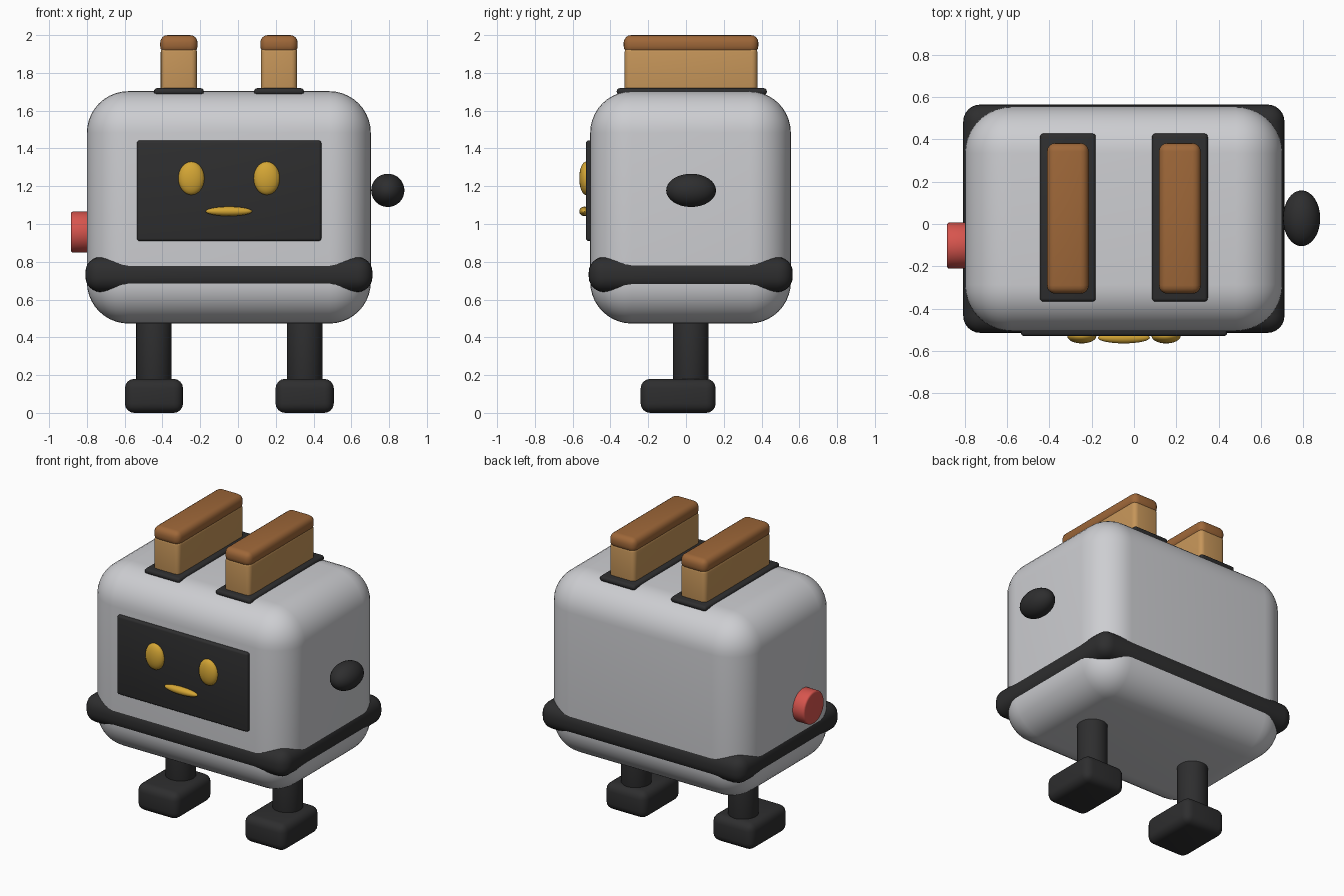
import bpy
import math

cube = bpy.data.objects.get("Cube")
if cube:
    bpy.data.objects.remove(cube, do_unlink=True)


def material(name, rgb):
    m = bpy.data.materials.new(name)
    m.use_nodes = True
    m.diffuse_color = (*rgb, 1)
    bsdf = m.node_tree.nodes["Principled BSDF"]
    bsdf.inputs["Base Color"].default_value = (*rgb, 1)
    bsdf.inputs["Roughness"].default_value = 0.5
    return m


GREY = material("light grey metal", (0.61, 0.615, 0.64))
BLACK = material("black plastic", (0.027, 0.027, 0.028))
YELLOW = material("amber light", (0.66, 0.38, 0.035))
RED = material("red button", (0.68, 0.09, 0.075))
CRUMB = material("bread crumb", (0.56, 0.30, 0.10))
CRUST = material("bread crust", (0.34, 0.135, 0.04))


def finish(obj, name, mat, bevel=0, segments=4):
    obj.name = name
    obj.data.materials.append(mat)
    bpy.ops.object.transform_apply(location=False, rotation=True, scale=True)
    if bevel:
        mod = obj.modifiers.new("rounded edges", 'BEVEL')
        mod.width = bevel
        mod.segments = segments
        mod.limit_method = 'ANGLE'
        bpy.ops.object.modifier_apply(modifier=mod.name)
    bpy.ops.object.shade_smooth_by_angle(angle=math.radians(35))
    return obj


def box(name, mat, x, y, z, bevel, segments=4):
    """Rounded box from (low, high) ranges on each axis."""
    ranges = (x, y, z)
    bpy.ops.mesh.primitive_cube_add(size=1, location=[(a + b) / 2 for a, b in ranges])
    obj = bpy.context.object
    obj.scale = [b - a for a, b in ranges]
    return finish(obj, name, mat, bevel, segments)


def ball(name, mat, centre, radii):
    bpy.ops.mesh.primitive_uv_sphere_add(segments=32, ring_count=16, location=centre)
    obj = bpy.context.object
    obj.scale = radii
    return finish(obj, name, mat)


def cylinder(name, mat, centre, radius, depth, turn, bevel):
    bpy.ops.mesh.primitive_cylinder_add(vertices=32, radius=radius, depth=depth,
                                        location=centre, rotation=(0, turn, 0))
    return finish(bpy.context.object, name, mat, bevel, 3)


# Body and the bumper around it
box("body", GREY, (-0.80, 0.703), (-0.507, 0.555), (0.473, 1.703), 0.22, 10)
box("bumper", BLACK, (-0.808, 0.712), (-0.515, 0.565), (0.64, 0.825), 0.08, 6)

# Face
box("screen", BLACK, (-0.535, 0.441), (-0.53, -0.45), (0.91, 1.442), 0.014, 3)
for side, x in (("right", -0.247), ("left", 0.152)):
    ball(side + "_eye", YELLOW, (x, -0.53, 1.242), (0.069, 0.035, 0.088))
ball("mouth", YELLOW, (-0.048, -0.538, 1.067), (0.123, 0.027, 0.025))

# Side controls
ball("lever_knob", BLACK, (0.793, 0.027, 1.178), (0.088, 0.132, 0.088))
cylinder("side_button", RED, (-0.835, -0.102, 0.957), 0.109, 0.10, math.pi / 2, 0.012)

# Legs and feet
for side, x in (("right", -0.445), ("left", 0.353)):
    cylinder(side + "_leg", BLACK, (x, 0.025, 0.32), 0.094, 0.36, 0, 0.02)
    box(side + "_foot", BLACK, (x - 0.154, x + 0.154), (-0.24, 0.157), (0, 0.18), 0.05)

# Slots with toast
for side, x in (("right", -0.313), ("left", 0.217)):
    box(side + "_slot", BLACK, (x - 0.132, x + 0.132), (-0.367, 0.428),
        (1.683, 1.719), 0.016, 3)
    box(side + "_toast", CRUMB, (x - 0.096, x + 0.096), (-0.325, 0.378),
        (1.66, 1.94), 0.03)
    box(side + "_toast_crust", CRUST, (x - 0.099, x + 0.099), (-0.33, 0.383),
        (1.902, 2.0), 0.04)
